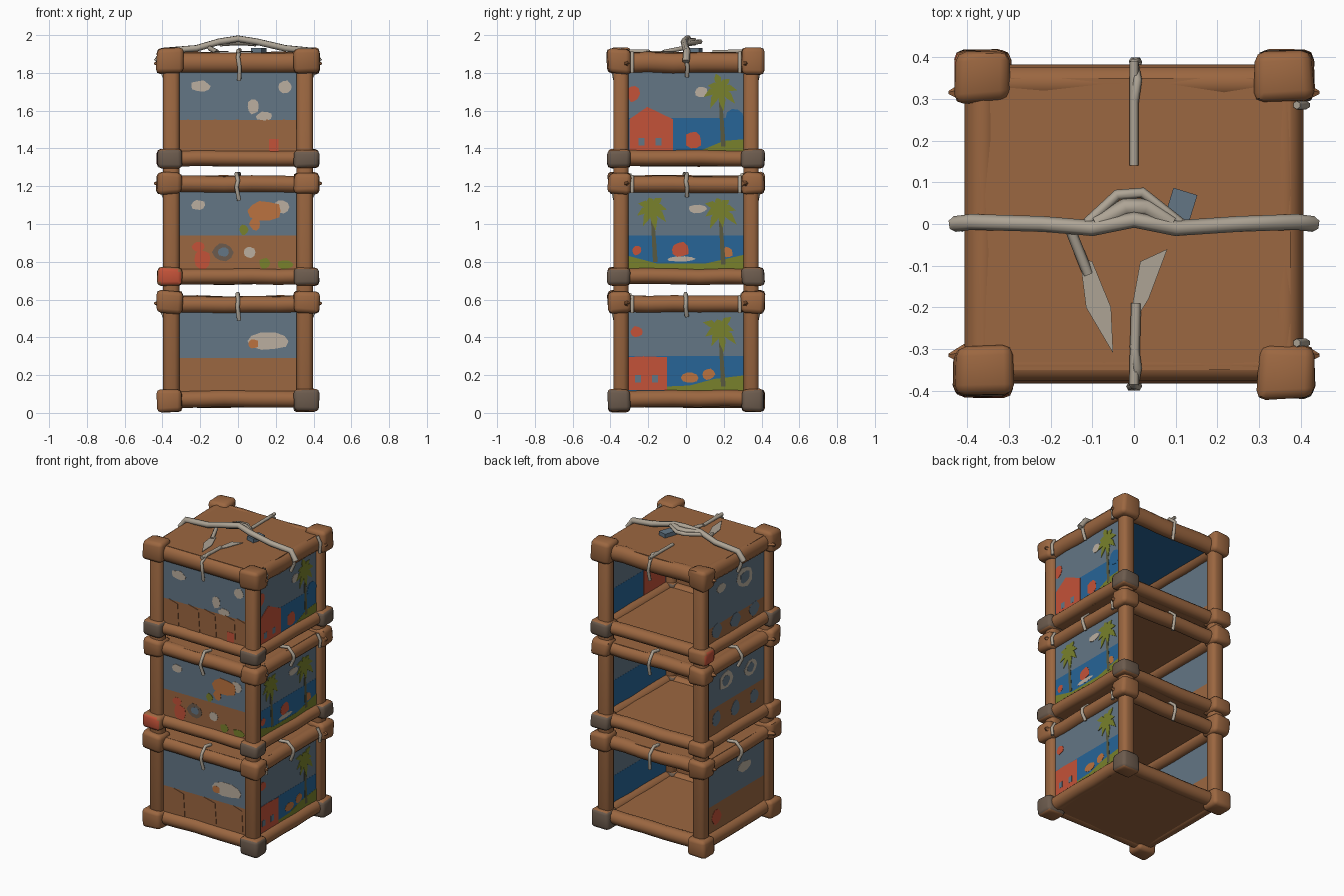
import bpy, bmesh, math, random
from mathutils import Vector, Matrix

if "Cube" in bpy.data.objects:
    bpy.data.objects.remove(bpy.data.objects["Cube"])
random.seed(4)
COL = {
    "wood": (0.33, 0.135, 0.052), "sky": (0.125, 0.18, 0.235), "sea_blue": (0.02, 0.13, 0.31),
    "red": (0.55, 0.085, 0.04), "grass_green": (0.19, 0.22, 0.025), "cloud_cream": (0.50, 0.43, 0.35),
    "worn_grey": (0.15, 0.105, 0.075), "rope_grey": (0.42, 0.37, 0.30),
    "dark_trunk": (0.10, 0.10, 0.05), "orange": (0.50, 0.17, 0.05)}
MAT = {}
for n, c in COL.items():
    MAT[n] = bpy.data.materials.new(n)
    MAT[n].diffuse_color = (*c, 1)


def finish(bm, name, mats, smooth=None):
    bmesh.ops.recalc_face_normals(bm, faces=bm.faces)
    me = bpy.data.meshes.new(name)
    bm.to_mesh(me)
    bm.free()
    for m in mats:
        me.materials.append(MAT[m])
    if smooth:
        me.shade_smooth()
        me.set_sharp_from_angle(angle=math.radians(smooth))
    ob = bpy.data.objects.new(name, me)
    bpy.context.collection.objects.link(ob)
    return ob


def box(name, lo, hi, mats=("wood",), bevel=0, jitter=0, rule=None):
    bm = bmesh.new()
    bmesh.ops.create_cube(bm, size=1)
    for v in bm.verts:
        for i in range(3):
            v.co[i] = (lo[i] + hi[i]) / 2 + v.co[i] * (hi[i] - lo[i]) + random.uniform(-jitter, jitter)
    if bevel:
        bmesh.ops.bevel(bm, geom=bm.edges[:], offset=bevel, segments=2, profile=0.5, affect='EDGES')
    bm.normal_update()
    if rule:
        for f in bm.faces:
            f.material_index = rule(f.normal)
    return finish(bm, name, mats, 50 if bevel else None)


def beam(name, a, b, r, rz):
    # round log with slight bends along its length
    a, b = Vector(a), Vector(b)
    side = (b - a).normalized().cross(Vector((0, 0, 1)))
    bm = bmesh.new()
    rings = []
    for k in range(6):
        c = a.lerp(b, k / 5) + Vector((0, 0, random.uniform(-.004, .004)))
        rings.append([bm.verts.new(c + side * r * math.cos(t * math.pi / 6)
                      + Vector((0, 0, rz * math.sin(t * math.pi / 6)))) for t in range(12)])
    for p, q in zip(rings, rings[1:]):
        for t in range(12):
            bm.faces.new((p[t], p[(t + 1) % 12], q[(t + 1) % 12], q[t]))
    bm.faces.new(rings[0])
    bm.faces.new(rings[-1])
    return finish(bm, name, ["wood"], 50)


def on_side(side, u, z, d):
    return {"front": (u, -.345 - d, z), "right": (.366 + d, u, z), "left": (-.366 - d, u, z),
            "top": (u, z, 1.911 + d)}[side]


def plate(side, name, pts, mat, layer=1, both=False):
    # thin painted shape; shows on the outside only, or on both faces of the panel
    h = 0.0014 + 0.0008 * layer
    bm = bmesh.new()
    A = [bm.verts.new(on_side(side, u, z, h)) for u, z in pts]
    B = [bm.verts.new(on_side(side, u, z, -h if both else 0)) for u, z in pts]
    bm.faces.new(A)
    bm.faces.new(B[::-1])
    for i in range(len(A)):
        j = (i + 1) % len(A)
        bm.faces.new((A[i], B[i], B[j], A[j]))
    finish(bm, side + "_" + name, [mat])


def rect(side, name, u0, u1, z0, z1, mat, layer=1, both=False):
    plate(side, name, [(u0, z0), (u1, z0), (u1, z1), (u0, z1)], mat, layer, both)


def blob(side, name, u, z, w, h, mat, layer=2):
    ring = [(k * math.tau / 10, random.uniform(.42, .55)) for k in range(10)]
    plate(side, name, [(u + w * r * math.cos(t), z + h * r * math.sin(t)) for t, r in ring], mat, layer)


def palm(u, z, base):
    plate("right", "palm_trunk", [(u + .005, base), (u + .03, base), (u + .008, z), (u - .008, z)], "dark_trunk", 3)
    for k in range(8):
        t = k * math.tau / 8 + .2
        d, n = Vector((math.cos(t), math.sin(t))), Vector((-math.sin(t), math.cos(t)))
        c, L = Vector((u, z)), random.uniform(.075, .11)
        plate("right", "palm_leaf", [c - n * .012, c + d * L * .6 - n * .018, c + d * L + Vector((0, -.02)),
                                     c + d * L * .6 + n * .018, c + n * .012], "grass_green", 4)


def house(u0, u1, z0, z1, roof, both):
    m = (u0 + u1) / 2 - .02
    plate("right", "house", [(u0, z0), (u1, z0), (u1, z1), (m, z1 + roof), (u0, z1)], "red", 3, both)
    for u in (m - .03, m + .06):
        rect("right", "house_window", u - .016, u + .016, z0 + .04, z0 + .08, "sky", 4)


def rope(name, pts, r):
    cu = bpy.data.curves.new(name, 'CURVE')
    cu.dimensions = '3D'
    cu.bevel_depth, cu.bevel_resolution, cu.use_fill_caps = r, 1, True
    sp = cu.splines.new('POLY')
    sp.points.add(len(pts) - 1)
    for p, q in zip(sp.points, pts):
        p.co = (*q, 1)
    cu.materials.append(MAT["rope_grey"])
    bpy.context.collection.objects.link(bpy.data.objects.new(name, cu))


CORNERS = [(sx, sy) for sx in (-1, 1) for sy in (-1, 1)]
# corner posts running the full height
for sx, sy in CORNERS:
    xs, ys = sorted((sx * .31, sx * .397)), sorted((sy * .305, sy * .385))
    box("corner_post", (xs[0], ys[0], .05), (xs[1], ys[1], 1.9), bevel=.025)

# crates: bottom z, bottom beam, top beam, top z
CRATES = [(0, .03, .12, .53, .62, .65), (.67, .68, .765, 1.165, 1.255, 1.28), (1.29, 1.305, 1.39, 1.80, 1.91, 1.935)]
for i, (z0, b0, b1, t0, t1, z1) in enumerate(CRATES):
    for lo, hi in ((b0, b1), (t0, t1)):
        zc, rz = (lo + hi) / 2, (hi - lo) / 2
        for s in (-1, 1):
            beam("cross_beam", (-.36, s * .337, zc), (.36, s * .337, zc), .045, rz)
            beam("side_beam", (s * .362, -.34, zc), (s * .362, .34, zc), .045, rz)
    box("crate_floor", (-.37, -.345, b0 + .005), (.37, .345, b1 - .02))
    box("crate_lid", (-.375, -.35, t0 + .045), (.375, .35, t1 - .003))
    for sx, sy in CORNERS:
        xs, ys = sorted((sx * .295, sx * .428)), sorted((sy * .295, sy * .415))

        def cap_colour(n):
            # worn sides on the right, two red chips on the left
            if sx > 0 or (i == 2 and sy < 0):
                return int(abs(n.z) < .6)
            return 2 * int((i == 1 and sy < 0 and n.y < -.9) or (i == 2 and n.x < -.9))
        box("bottom_corner_cap", (xs[0], ys[0], z0 + .006), (xs[1], ys[1], b1 + .005),
            ("wood", "worn_grey", "red"), .022, .005, cap_colour)
        box("top_corner_cap", (xs[0], ys[0], t0 - .005), (xs[1], ys[1], z1 - .004), bevel=.024, jitter=.009)
        # splintered tip on the cap
        bm = bmesh.new()
        bmesh.ops.create_cone(bm, segments=5, radius1=.035, radius2=.004, depth=.05, cap_ends=True,
            matrix=Matrix.Translation((sx * .42, sy * .315, t0 + .05)) @ Matrix.Rotation(sx * math.pi / 2, 4, 'Y'))
        finish(bm, "corner_splinter", ["wood"])
    # rope ties over the four upper beams
    for s in (-1, 1):
        w = random.uniform(-.01, .01)
        rope("rope_tie", [(0, s * .29, t1 + .003), (w, s * .345, t1 + .012), (0, s * .387, t1 - .025),
                          (w, s * .39, t0 + .03), (.006, s * .375, t0 - .04)], .011)
        rope("rope_tie", [(s * .31, 0, t1 + .003), (s * .37, w, t1 + .01), (s * .413, 0, t1 - .03),
                          (s * .412, w, t0 + .03), (s * .39, .005, t0 - .02)], .011)
        rope("rope_end", [(.39, s * .285, t1), (.413, s * .285, t1 - .04), (.408, s * .285, t0)], .01)
    # panel backing: sky over wood on front and left, sky all over on right
    for side, split in (("front", (.29, .94, 1.55)[i]), ("left", (.29, .94, 1.49)[i])):
        rect(side, "panel_sky", -.32, .32, split, t0 + .02, "sky", 0, True)
        rect(side, "panel_boards", -.32, .32, b1 - .03, split, "wood", 0, True)
    rect("right", "panel_sky", -.32, .32, b1 - .03, t0 + .02, "sky", 0, True)
    # right side sea and palms
    sea = (.1, .74, 1.36)[i]
    rect("right", "sea", -.32, .32, sea, sea + .2, "sea_blue", 1, True)
    palm(.18, t0 - .09, b1 + .02)
palm(-.18, 1.08, .8)

# loose boards on the lower front
for zlo, us in ((1.385, (-.24, -.09, .03, .18, .27)), (.12, (-.2, .03, .24))):
    for u in us:
        w = random.uniform(.04, .06)
        plate("front", "loose_board", [(u - w, zlo), (u + w, zlo), (u + w * .8, zlo + .15), (u - w * .7, zlo + .17)], "wood", 4)
rect("front", "red_chip", .165, .215, 1.385, 1.45, "red", 6)

# front patches: (u, z, width, height, colour)
for u, z, w, h, m in [
    (-.2, 1.73, .11, .06, "cloud_cream"), (.25, 1.725, .08, .07, "cloud_cream"), (.08, 1.62, .06, .08, "cloud_cream"),
    (.14, 1.57, .09, .05, "cloud_cream"), (-.21, 1.10, .07, .06, "cloud_cream"), (.23, 1.09, .08, .07, "cloud_cream"),
    (.03, .97, .05, .06, "grass_green"), (.09, 1.0, .06, .07, "orange"), (-.19, .81, .09, .11, "red"),
    (-.21, .88, .07, .05, "red"), (-.08, .85, .11, .1, "worn_grey"), (.06, .85, .06, .06, "cloud_cream"),
    (.14, .79, .06, .06, "grass_green"), (.25, .785, .09, .05, "grass_green"), (.16, .38, .23, .1, "cloud_cream")]:
    blob("front", "painted_patch", u, z, w, h, m)
blob("front", "orange_cloud", .14, 1.07, .18, .11, "orange", 3)
blob("front", "cloud_shade", .08, .365, .06, .05, "orange", 3)
blob("front", "porthole", -.075, .85, .06, .05, "sky", 3)

# left patches: rings in the sky, small panes below
for u, z, w, h in ((-.1, 1.70, .18, .14), (.1, 1.08, .14, .12), (-.16, 1.07, .13, .11)):
    blob("left", "cloud_ring", u, z, w, h, "cloud_cream", 2)
    blob("left", "ring_centre", u, z, w * .58, h * .58, "sky", 3)
for u in (-.2, 0, .2):
    blob("left", "pane", u, .86, .09, .1, "sky")
    blob("left", "pane", u, 1.45, .11, .1, "sky")
blob("left", "cloud", .15, 1.72, .1, .06, "cloud_cream")
blob("left", "cloud", -.1, .43, .15, .07, "cloud_cream")
blob("left", "red_patch", .2, .2, .1, .1, "red")

# right paintings: grass, houses, rocks and clouds
plate("right", "grass", [(-.1, .1), (.32, .1), (.32, .2), (.15, .18), (.02, .145), (-.1, .14)], "grass_green", 2)
plate("right", "grass", [(-.32, .75), (.32, .75), (.32, .84), (.1, .79), (-.15, .79), (-.32, .835)], "grass_green", 2)
plate("right", "grass", [(.08, 1.37), (.32, 1.37), (.32, 1.45), (.2, 1.44), (.08, 1.39)], "grass_green", 2)
house(-.3, -.07, 1.375, 1.555, .065, True)
house(-.31, -.1, .12, .295, .005, False)
for u, z, w, h, m in [
    (-.28, 1.69, .07, .09, "red"), (.08, 1.70, .07, .06, "cloud_cream"), (.04, 1.445, .09, .09, "red"),
    (.26, 1.56, .1, .1, "sea_blue"), (.06, 1.08, .1, .05, "cloud_cream"), (-.03, .865, .1, .08, "red"),
    (.22, .85, .06, .06, "orange"), (-.26, .86, .05, .05, "red"), (-.03, .815, .15, .03, "cloud_cream"),
    (-.26, .43, .07, .06, "red"), (.02, .185, .09, .06, "orange"), (.12, .205, .07, .06, "orange")]:
    blob("right", "painted_patch", u, z, w, h, m, 2.5)

# blue ceiling in the top crate, blue scrap on top
box("top_ceiling", (-.34, -.33, 1.834), (.34, .335, 1.843), ("sea_blue",))
scrap = box("blue_scrap", (-.03, -.045, -.008), (.03, .045, .018), ("sky",))
scrap.location, scrap.rotation_euler = (.11, .035, 1.915), (0, 0, -.3)

# rope handle, its knot and the strands lying on the lid
rope("rope_handle", [(-.43, 0, 1.86), (-.39, .005, 1.918), (-.22, 0, 1.93), (-.1, -.01, 1.965), (0, .01, 1.981),
                     (.1, -.01, 1.965), (.25, 0, 1.93), (.39, .005, 1.918), (.43, 0, 1.86)], .019)
rope("rope_knot", [(-.12, -.005, 1.955), (-.04, .07, 1.965), (.02, .075, 1.965), (.12, -.005, 1.955)], .013)
rope("rope_knot_inner", [(-.09, 0, 1.96), (-.02, .04, 1.965), (.03, .04, 1.965), (.09, 0, 1.96)], .022)
rope("back_strand", [(0, .14, 1.912), (0, .39, 1.915)], .011)
rope("front_strand", [(.005, -.19, 1.912), (0, -.385, 1.915)], .012)
rope("loose_strand", [(-.15, -.02, 1.93), (-.11, -.12, 1.91)], .013)
plate("top", "frayed_left", [(-.13, -.08), (-.10, -.09), (-.055, -.2), (-.05, -.31), (-.115, -.2)], "rope_grey", 3)
plate("top", "frayed_right", [(.08, -.06), (.035, -.18), (.01, -.22), (-.005, -.2), (.015, -.09)], "rope_grey", 3)

for m in bpy.data.materials:
    if m.users and not m.is_grease_pencil:
        m.use_nodes = True
        m.node_tree.nodes["Principled BSDF"].inputs["Base Color"].default_value = m.diffuse_color
